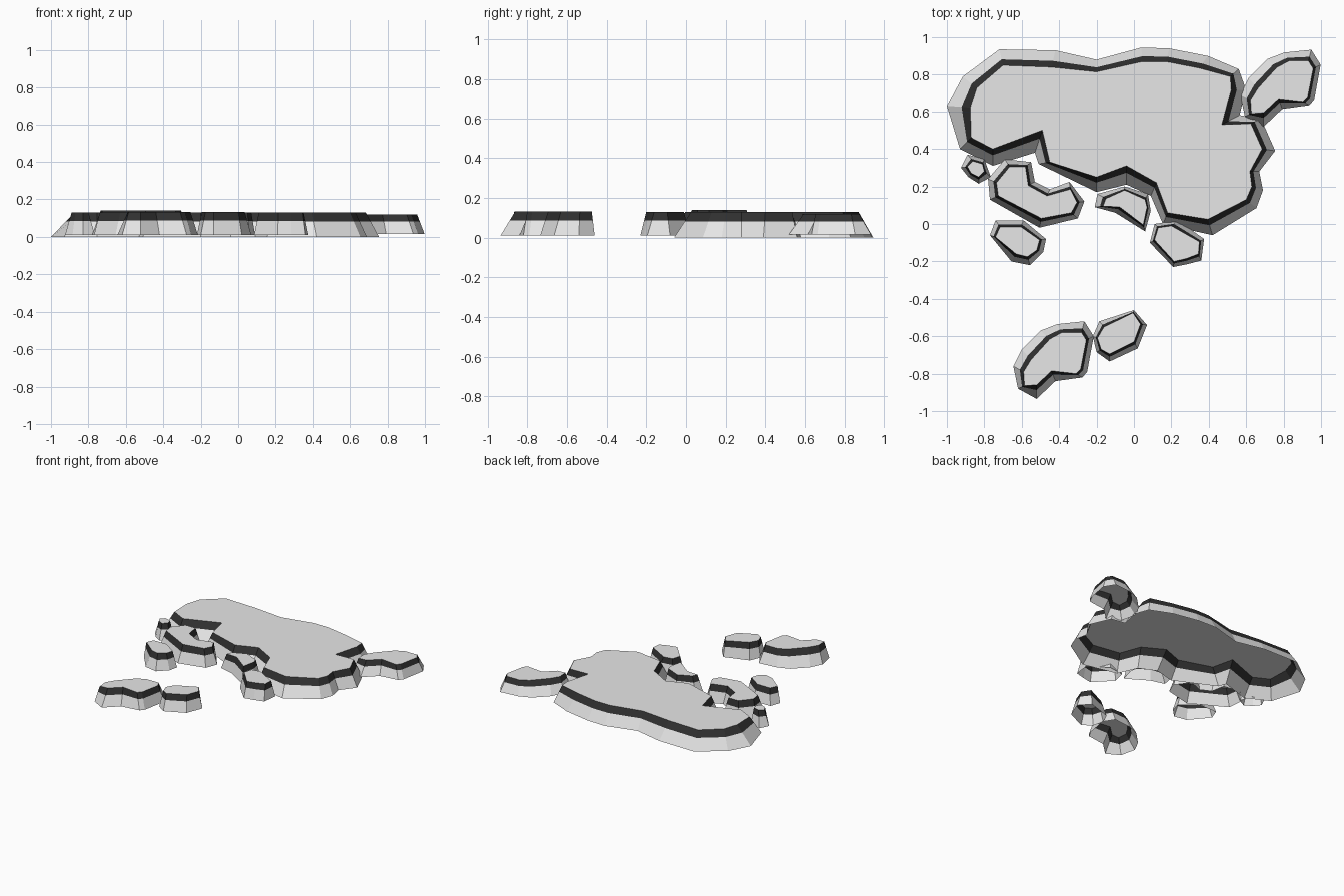
import bpy, bmesh


def material(name, v):
    m = bpy.data.materials.new(name)
    m.diffuse_color = (v, v, v, 1)
    return m


GREY = material("pale_rock", 0.8)
DARK = material("dark_band", 0.03)


def island(name, foot, rim, z0=0.0, z1=0.13, band=0.63, shift=(0, 0)):
    """Open-bottomed plateau: clockwise foot outline, matching rim outline,
    sloping wall with a dark band under the rim, flat cap."""
    bm = bmesh.new()
    rings = []
    for t in (0, band, 1):
        rings.append([bm.verts.new((a[0] + (b[0] - a[0]) * t + shift[0],
                                    a[1] + (b[1] - a[1]) * t + shift[1],
                                    z0 + (z1 - z0) * t))
                      for a, b in zip(foot, rim)])
    n = len(foot)
    for k in range(2):
        lo, hi = rings[k], rings[k + 1]
        for i in range(n):
            j = (i + 1) % n
            f = bm.faces.new((lo[j], lo[i], hi[i], hi[j]))
            f.material_index = k            # upper wall ring is the dark band
    bm.faces.new(rings[2][::-1])
    me = bpy.data.meshes.new(name)
    bm.to_mesh(me)
    bm.free()
    me.materials.append(GREY)
    me.materials.append(DARK)
    ob = bpy.data.objects.new(name, me)
    bpy.context.collection.objects.link(ob)
    return ob


# Large main plateau
island("main_island",
       [(-1, .63), (-.915, .79), (-.72, .935), (-.42, .93), (-.2, .88), (.04, .945),
        (.19, .94), (.395, .9), (.56, .83), (.6, .72), (.565, .58), (.68, .56),
        (.755, .39), (.67, .28), (.69, .18), (.655, .085), (.42, -.06), (.155, .0),
        (.09, .15), (-.04, .21), (-.2, .17), (-.51, .32), (-.53, .38), (-.755, .31),
        (-.93, .4)],
       [(-.875, .62), (-.84, .73), (-.7, .85), (-.44, .84), (-.2, .815), (.045, .87),
        (.17, .87), (.35, .835), (.515, .79), (.52, .72), (.47, .53), (.625, .535),
        (.685, .4), (.62, .28), (.63, .2), (.6, .13), (.395, .025), (.18, .06),
        (.12, .22), (-.04, .31), (-.2, .25), (-.45, .33), (-.49, .5), (-.755, .4),
        (-.87, .46)])

# Kidney-shaped islet, used twice
kidney_foot = [(-.645, -.76), (-.6, -.67), (-.5, -.57), (-.41, -.535), (-.265, -.52),
               (-.215, -.6), (-.25, -.79), (-.275, -.82), (-.42, -.84), (-.52, -.935),
               (-.62, -.88)]
kidney_rim = [(-.59, -.79), (-.55, -.725), (-.45, -.615), (-.385, -.58), (-.28, -.58),
              (-.255, -.62), (-.285, -.775), (-.31, -.8), (-.44, -.785), (-.52, -.86),
              (-.585, -.865)]
island("south_kidney_islet", kidney_foot, kidney_rim, .01, .133)
island("north_east_kidney_islet", kidney_foot, kidney_rim, .016, .12, shift=(1.213, 1.453))

# Hook-shaped islet
island("hook_islet",
       [(-.78, .24), (-.69, .345), (-.55, .33), (-.53, .225), (-.45, .185),
        (-.345, .225), (-.265, .12), (-.3, .03), (-.505, -.02), (-.77, .13)],
       [(-.735, .22), (-.665, .305), (-.58, .305), (-.565, .205), (-.465, .15),
        (-.34, .185), (-.305, .115), (-.335, .06), (-.495, .03), (-.725, .15)],
       .01, .14)

# Small rounded islets
island("tiny_west_islet",
       [(-.925, .3), (-.89, .37), (-.8, .345), (-.765, .25), (-.83, .215), (-.885, .25)],
       [(-.89, .305), (-.86, .335), (-.81, .32), (-.8, .28), (-.83, .25), (-.87, .27)],
       .01)
island("west_islet",
       [(-.77, -.06), (-.74, .02), (-.59, .02), (-.47, -.08), (-.485, -.15),
        (-.555, -.22), (-.655, -.2)],
       [(-.74, -.07), (-.715, -.015), (-.605, -.015), (-.505, -.085), (-.52, -.14),
        (-.57, -.175), (-.63, -.16)], .01)
island("middle_islet",
       [(-.21, .09), (-.195, .16), (-.05, .2), (.075, .16), (.09, .07), (.06, -.04),
        (-.1, .06)],
       [(-.165, .095), (-.15, .135), (-.05, .18), (.06, .13), (.07, .09), (.05, -.005),
        (-.075, .09)], .01)
island("east_islet",
       [(.085, -.1), (.11, 0), (.235, .02), (.375, -.08), (.36, -.195), (.285, -.215),
        (.21, -.23)],
       [(.11, -.085), (.13, -.02), (.2, -.01), (.35, -.095), (.345, -.16), (.28, -.185),
        (.215, -.2)], .01)
island("south_islet",
       [(-.22, -.6), (-.185, -.52), (0, -.46), (.07, -.54), (.02, -.665), (-.13, -.735),
        (-.2, -.685)],
       [(-.195, -.61), (-.16, -.55), (-.005, -.475), (.035, -.535), (0, -.63),
        (-.13, -.695), (-.175, -.67)], .01, .133)
